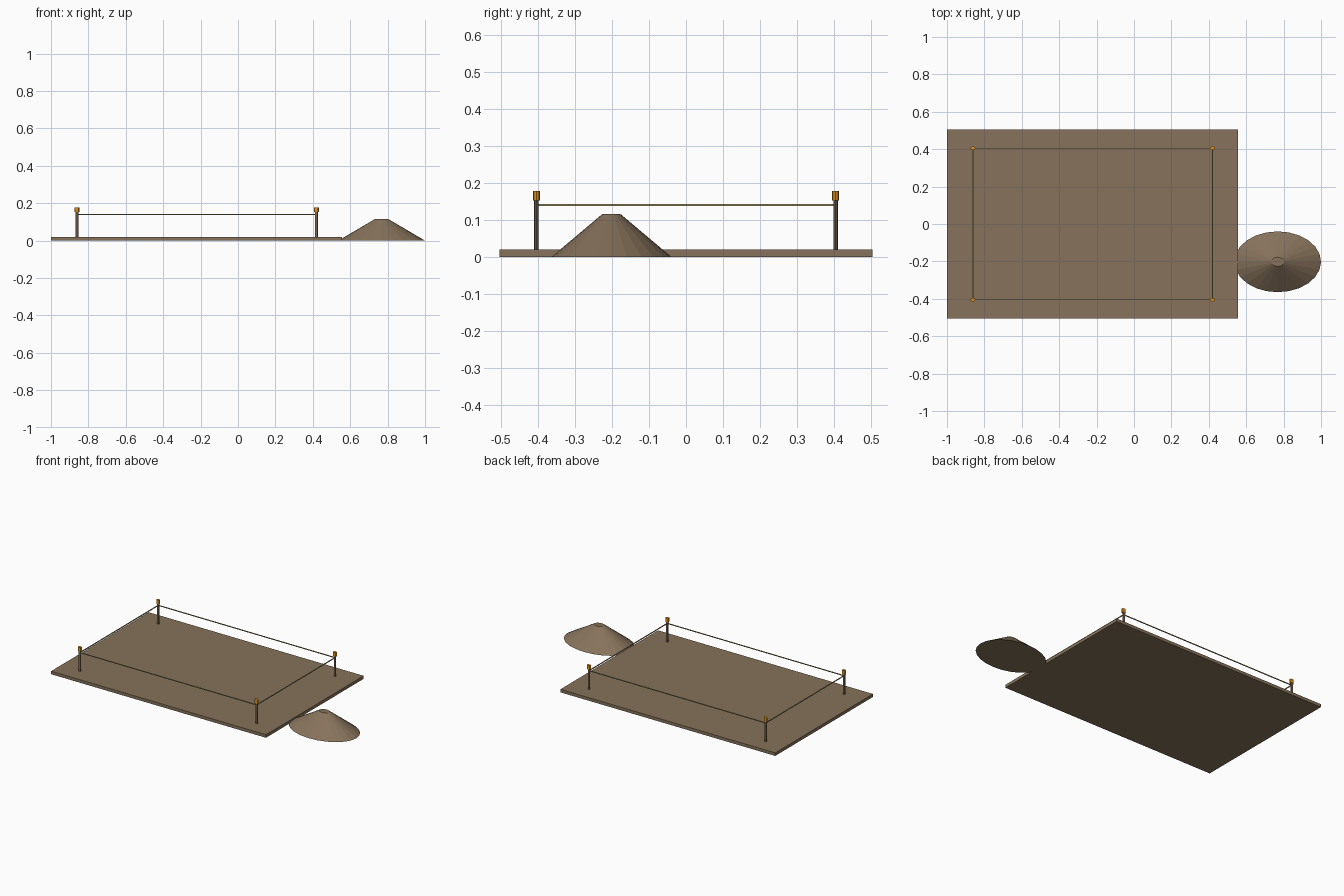
import bpy
from math import pi

if "Cube" in bpy.data.objects:
    bpy.data.objects.remove(bpy.data.objects["Cube"])

def material(name, rgb):
    m = bpy.data.materials.new(name)
    m.diffuse_color = (*rgb, 1)
    m.use_nodes = True
    m.node_tree.nodes["Principled BSDF"].inputs["Base Color"].default_value = m.diffuse_color
    return m

EARTH = material("earth", (0.24, 0.17, 0.105))
WOOD = material("wood", (0.20, 0.14, 0.085))
ORANGE = material("orange", (0.80, 0.30, 0.01))
CORD = material("cord", (0.36, 0.32, 0.14))

def finish(name, mat):
    o = bpy.context.object
    o.name = name
    o.data.materials.append(mat)
    return o

def box(name, mat, loc, size):
    bpy.ops.mesh.primitive_cube_add(size=1, location=loc)
    finish(name, mat).scale = size

def frustum(name, mat, x, y, z0, z1, r0, r1, sides, squash=0.7):
    bpy.ops.mesh.primitive_cone_add(vertices=sides, radius1=r0, radius2=r1,
                                    depth=z1 - z0, location=(x, y, (z0 + z1) / 2))
    finish(name, mat).scale = (1, squash, 1)

# ground slab
box("ground_slab", EARTH, (-0.222, 0, 0.01), (1.556, 1.01, 0.02))

# spoil heap beside the slab
frustum("earth_mound", EARTH, 0.768, -0.202, 0, 0.116, 0.232, 0.035, 24)

# corner stakes with painted tops
X0, X1, Y = -0.861, 0.419, 0.405
for i, (x, y) in enumerate([(X0, -Y), (X1, -Y), (X1, Y), (X0, Y)], 1):
    frustum(f"stake_{i}", WOOD, x, y, 0.018, 0.165, 0.0085, 0.0085, 8)
    frustum(f"stake_cap_{i}", ORANGE, x, y, 0.152, 0.178, 0.0135, 0.0135, 8)

# string lines between the stakes
ZS, T = 0.1405, 0.005
for side, y in (("front", -Y), ("back", Y)):
    box(f"string_{side}", CORD, ((X0 + X1) / 2, y, ZS), (X1 - X0, T, T))
for side, x in (("left", X0), ("right", X1)):
    box(f"string_{side}", CORD, (x, 0, ZS), (T, 2 * Y, T))
